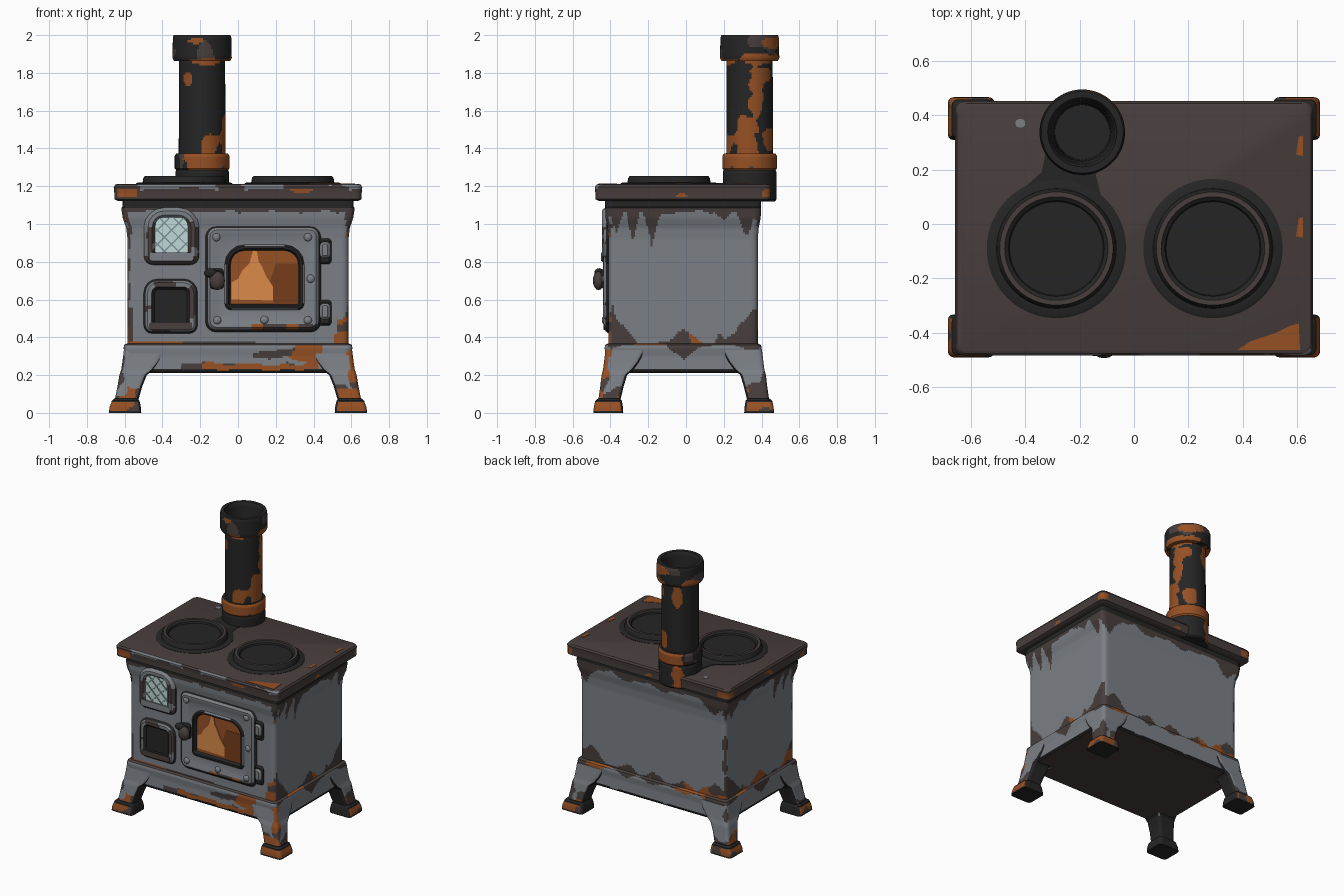
import bpy, bmesh, math
from mathutils import Vector, noise

if "Cube" in bpy.data.objects:
    bpy.data.objects.remove(bpy.data.objects["Cube"])

# ---- colours
def lin(c):
    return [((v / 255 + 0.055) / 1.055) ** 2.4 if v > 10 else v / 3294 for v in c] + [1]
PALETTE = [("blue_grey_enamel", (123, 128, 134)), ("bare_brown_iron", (71, 62, 60)),
           ("soot_black", (37, 37, 37)), ("rust", (150, 80, 36)), ("flame_orange", (218, 138, 74)),
           ("ember_brown", (118, 60, 26)), ("pale_glass", (192, 217, 216)), ("lattice_grey", (125, 146, 148))]
GREY, BROWN, BLACK, RUST, FLAME, EMBER, GLASS, LEAD = range(8)
MATS = []
for n, c in PALETTE:
    m = bpy.data.materials.new(n)
    m.diffuse_color = lin(c)
    m.use_nodes = True
    m.node_tree.nodes["Principled BSDF"].inputs["Base Color"].default_value = m.diffuse_color
    MATS.append(m)

def nz(p, f, seed=0.0):
    return noise.noise(p * f + Vector((seed, seed * 1.7, seed * 0.3)))

def drip(t, spots):
    """Height of the tallest triangular drip (centre, half width, height) at t."""
    return max(max(0, h * (1 - abs(t - c) / w)) for c, w, h in spots)

# ---- helpers
def finish(name, bm, rule, angle=0.6):
    bmesh.ops.recalc_face_normals(bm, faces=bm.faces)
    bm.normal_update()
    for f in bm.faces:
        f.material_index = rule(f.calc_center_median(), f.normal) if callable(rule) else rule
    me = bpy.data.meshes.new(name)
    bm.to_mesh(me)
    bm.free()
    for m in MATS:
        me.materials.append(m)
    if angle:
        me.shade_smooth()
        me.set_sharp_from_angle(angle=angle)
    ob = bpy.data.objects.new(name, me)
    bpy.context.collection.objects.link(ob)

def loft(name, rings, rule, step=9.0, angle=0.6):
    """Skin through closed rings of equal count, capped, rows subdivided to step."""
    rows = [rings[0]]
    for a, b in zip(rings, rings[1:]):
        n = max(1, math.ceil(max((Vector(p) - Vector(q)).length for p, q in zip(a, b)) / step))
        rows += [[Vector(p).lerp(Vector(q), i / n) for p, q in zip(a, b)] for i in range(1, n + 1)]
    bm = bmesh.new()
    vs = [[bm.verts.new(p) for p in r] for r in rows]
    k = len(vs[0])
    for a, b in zip(vs, vs[1:]):
        for i in range(k):
            bm.faces.new((a[i], a[(i + 1) % k], b[(i + 1) % k], b[i]))
    bm.faces.new(vs[0])
    bm.faces.new(vs[-1])
    finish(name, bm, rule, angle)

def outline(x0, x1, v0, v1, rb, rt, k=4, n=1):
    """Rounded rectangle; rb / rt are low and high corner radii, n cuts per side."""
    cs = [(x1 - rb, v0 + rb, rb, -90), (x1 - rt, v1 - rt, rt, 0),
          (x0 + rt, v1 - rt, rt, 90), (x0 + rb, v0 + rb, rb, 180)]
    arcs = [[(cx + r * math.cos(math.radians(a + 90 * i / k)), cy + r * math.sin(math.radians(a + 90 * i / k)))
             for i in range(k + 1)] for cx, cy, r, a in cs]
    pts = []
    for j, arc in enumerate(arcs):
        e, s = arc[-1], arcs[(j + 1) % 4][0]
        pts += arc + [(e[0] + (s[0] - e[0]) * i / n, e[1] + (s[1] - e[1]) * i / n) for i in range(1, n)]
    return pts

def flat_ring(hx, hy, z, r=0.03, cy=-0.015, n=72):
    return [(x, y, z) for x, y in outline(-hx, hx, cy - hy, cy + hy, r, r, 3, n)]

def front_ring(b, d, y, rb, rt, n=1):
    return [(x, y, z) for x, z in outline(b[0] + d, b[1] - d, b[2] + d, b[3] - d, max(rb - d, .005), max(rt - d, .005), 4, n)]

def revolve(name, cx, cy, prof, rule, n=48, step=9.0):
    loft(name, [[(cx + r * math.cos(2 * math.pi * i / n), cy + r * math.sin(2 * math.pi * i / n), z)
                 for i in range(n)] for r, z in prof], rule, step)

def prism(name, pts, a, b, rule, axis='y'):
    put = (lambda p, t: (p[0], t, p[1])) if axis == 'y' else (lambda p, t: (p[0], p[1], t))
    loft(name, [[put(p, a) for p in pts], [put(p, b) for p in pts]], rule, 9.0, 0)

def ball(name, c, s, rule):
    bm = bmesh.new()
    bmesh.ops.create_uvsphere(bm, u_segments=14, v_segments=8, radius=1)
    for v in bm.verts:
        v.co = Vector((v.co.x * s[0] + c[0], v.co.y * s[1] + c[1], v.co.z * s[2] + c[2]))
    finish(name, bm, rule)

def block(name, x0, x1, z0, z1, y, rule):
    b = (x0, x1, z0, z1)
    loft(name, [front_ring(b, 0, -0.39, .02, .02), front_ring(b, 0, y + .012, .02, .02),
                front_ring(b, .012, y, .02, .02)], rule)

# ---- body: enamel with chipped edges and drips
SIDE_TOP = [(-.37, .04, .1), (-.28, .035, .16), (-.18, .045, .18), (.32, .05, .14), (.2, .05, .04)]
SIDE_LOW = [(-.4, .15, .17), (-.01, .1, .07), (.36, .17, .17), (.18, .05, .04)]
BACK_TOP = [(-.5, .12, .1), (.54, .1, .12), (.2, .1, .03), (-.1, .1, .03)]
BACK_LOW = [(-.5, .15, .1), (-.25, .1, .05), (0, .1, .05), (.2, .09, .06), (.5, .14, .12)]
def body_rule(p, n):
    a, c = nz(p, 14) * .02, nz(p, 5, 5)
    corner = max(.588 - abs(p.x), .395 - abs(p.y + .015))
    if p.z > 1.085:
        return BLACK
    if n.y < -.7:
        if p.z > 1.065 + a:
            return BROWN
        if p.z < .378 and -.6 < p.x < .1:
            return RUST if c > -.1 else BROWN
        if p.x > .525 + a and p.z < .5 + a * 2:
            return RUST if p.z < .43 or c > 0 else BROWN
        if p.x < -.55 and p.z < .57 + a * 3:
            return BROWN
        return (RUST if p.x > 0 and c > .1 else BROWN) if corner < .014 + a else GREY
    side = abs(n.x) > .7
    t = p.y if side else p.x
    if p.z > 1.06 - drip(t, SIDE_TOP if side else BACK_TOP) + a:
        return BROWN
    if p.z < .37 + drip(t, SIDE_LOW if side else BACK_LOW) + a:
        return RUST if c > .22 else BROWN
    return (RUST if c > .2 else BROWN) if corner < .012 + nz(p, 8) * .045 else GREY

loft("stove_body", [flat_ring(hx, hy, z) for hx, hy, z in
     [(.585, .395, .34), (.585, .395, .92), (.592, .4, .98), (.61, .41, 1.03), (.618, .413, 1.085),
      (.612, .413, 1.09), (.612, .413, 1.14)]], body_rule, .013)

# ---- skirt around the base
def skirt_rule(p, n):
    if n.z < -.8:
        return BROWN
    a, c = nz(p, 14, 2) * .02, nz(p, 5, 9)
    if p.z < .23 + a * .4:
        return BLACK
    if n.y < -.5:
        if .3 + (.36 - p.z) * -.3 < p.x + a < .44 and p.z > .245 + (.44 - p.x) * .25:
            return RUST
        if p.z < .262 + a and -.3 < p.x < .42:
            return RUST if c > -.1 else BROWN
        return BROWN if .08 < p.x < .34 and .29 + a < p.z < .345 - (.34 - p.x) * .1 else GREY
    if abs(n.x) > .5:
        return BROWN if p.z > .36 - drip(p.y, [(-.01, .1, .08), (-.4, .06, .02), (.35, .1, .03)]) + a * .5 else GREY
    return (RUST if c > .2 else BROWN) if p.z > .36 - drip(p.x, BACK_LOW) * .5 + a * .5 else GREY

loft("base_skirt", [flat_ring(hx, hy, z) for hx, hy, z in
     [(.592, .408, .212), (.6, .415, .222), (.598, .412, .30), (.606, .416, .345), (.602, .412, .36), (.585, .396, .368)]],
     skirt_rule, .011)

# ---- four flared legs with feet
LEG = [(.335, .38, .604, .20, .414), (.27, .415, .612, .235, .422), (.23, .445, .618, .265, .427),
       (.20, .483, .628, .30, .435), (.14, .507, .638, .318, .442), (.07, .527, .652, .335, .452)]
FOOT = [(.075, .53, .656, .338, .455), (.065, .522, .668, .328, .468), (.05, .518, .672, .325, .472),
        (.03, .514, .68, .322, .476), (.0, .512, .684, .32, .478)]
for sx, fx in ((-1, "left"), (1, "right")):
    for sy, fy in ((-1, "front"), (1, "back")):
        def leg_rule(p, n, sx=sx, sy=sy):
            if n.x * sx < -.5 or n.y * sy < -.5 or n.z < -.9:
                return BLACK
            a, c = nz(p, 10, 3), nz(p, 9, 7)
            corner = max(.606 + (.33 - p.z) * .18 - p.x * sx, .415 + (.33 - p.z) * .15 - (p.y + .012) * sy)
            if p.z < .012 or .06 < p.z < .078:
                return BLACK
            if p.z < .06:
                return RUST if c > (-.15 if sy < 0 else .05) else BROWN
            if p.z < .12 + a * .07:
                return RUST if c > (-.1 if sy < 0 else .15) else BROWN
            if sx > 0 and sy < 0 and corner < .035 + a * .05:
                return RUST if c > -.1 else BROWN
            return BROWN if corner < .008 + a * .04 else GREY
        for part, secs in (("leg", LEG), ("foot", FOOT)):
            rings = [[(x * sx, y * sy - .012, z) for x, y in outline(x0, x1, y0, y1, .022, .022, 3, 12)]
                     for z, x0, x1, y0, y1 in secs]
            loft(f"{fy}_{fx}_{part}", rings, leg_rule, .012)

# ---- top slab, worn along the edge
def slab_rule(p, n):
    if abs(n.z) > .8:
        return BROWN
    a = nz(p, 6, 4)
    if p.z < 1.137:
        return BLACK
    if 1.145 < p.z < 1.185 and a > .27:
        return RUST
    return GREY if p.z > 1.18 - a * .02 and n.y < -.3 and a < .05 else BROWN

loft("cooktop_slab", [flat_ring(hx, hx - .191, z, .035, -.016) for hx, z in
     [(.635, 1.122), (.655, 1.132), (.655, 1.165), (.658, 1.195), (.65, 1.208), (.64, 1.212)]], slab_rule, .011)
prism("cooktop_rust_patch", [(.38, -.462), (.61, -.462), (.605, -.365), (.57, -.375), (.52, -.4), (.43, -.43)], 1.208, 1.2145, RUST, 'z')
for i, y in enumerate((-.01, .29)):
    prism(f"cooktop_rust_chip_{i}", [(.595, y - .035), (.62, y - .04), (.62, y + .035), (.605, y + .03)], 1.208, 1.2145, RUST, 'z')
prism("cooktop_grey_chip", outline(-.435, -.4, .355, .385, .012, .012), 1.208, 1.2145, GREY, 'z')

# ---- burners
for side, x in (("left", -.285), ("right", .29)):
    revolve(f"{side}_burner_base", x, -.09, [(.256, 1.205), (.256, 1.214), (.245, 1.22), (.2, 1.22)], BLACK)
    revolve(f"{side}_burner", x, -.09, [(.222, 1.21), (.216, 1.243), (.208, 1.254), (.19, 1.254), (.176, 1.244), (.172, 1.232)],
            lambda p, n, x=x: BROWN if n.z > .9 and math.hypot(p.x - x, p.y + .09) > .18 else BLACK)
prism("pipe_soot_neck", [(-.44, .1), (-.12, .1), (-.14, .18), (-.1, .28), (-.32, .28), (-.34, .19)], 1.208, 1.216, BLACK, 'z')

# ---- stove pipe: rust blotches as (degrees, height, half width, half height)
BLOTCH = [(-68, 1.40, 24, .10), (-5, 1.44, 34, .12), (18, 1.7, 22, .14), (40, 1.8, 22, .05), (-128, 1.77, 14, .035),
          (112, 1.78, 16, .08), (60, 1.45, 30, .06), (120, 1.2, 18, .1), (-70, 1.865, 40, .02), (35, 1.87, 45, .035),
          (-105, 1.97, 22, .015), (60, 1.96, 35, .03), (150, 1.88, 25, .03)]
def pipe_rule(p, n):
    d = Vector((p.x + .19, p.y - .337, 0))
    if d.dot(n) < 0 or n.z > .9:
        return BLACK
    th, a = math.degrees(math.atan2(d.y, d.x)), nz(p, 14, 6)
    if 1.285 < p.z < 1.375:
        return RUST if -125 < th + a * 30 < 130 and a < .35 else BROWN if a > .2 else BLACK
    for t, z, w, h in BLOTCH:
        if ((th - t) / w) ** 2 + ((p.z - z) / h) ** 2 < 1 + a * 1.3:
            return RUST
    return BROWN if p.z > 1.87 and nz(p, 7, 2) > .2 else BLACK

revolve("stove_pipe", -.19, .337, [(.135, 1.12), (.142, 1.13), (.142, 1.275), (.138, 1.285), (.145, 1.295), (.145, 1.36),
        (.137, 1.372), (.124, 1.374), (.122, 1.862), (.15, 1.864), (.157, 1.88), (.155, 1.985), (.15, 2.0),
        (.127, 2.0), (.118, 1.98), (.105, 1.86), (.1, 1.7)], pipe_rule, 90, .012)

# ---- oven door with arched window
D, W = (-.165, .432, .435, .985), (-.065, .345, .55, .885)
def door_rule(p, n):
    if W[0] < p.x < W[1] and W[2] < p.z < W[3] or p.y > -.424:
        return BLACK
    if p.z < .468 and p.x > .08:
        return RUST if nz(p, 9, 1) > -.1 else BROWN
    return GREY
loft("oven_door_frame", [front_ring(b, d, y, r, t, 16) for b, d, y, r, t in
     [(D, -.008, -.39, .05, .05), (D, -.008, -.41, .05, .05), (D, .006, -.423, .05, .05), (D, .018, -.437, .05, .05),
      (D, .035, -.437, .05, .05), (D, .05, -.43, .05, .05), (W, -.006, -.43, .03, .1), (W, .004, -.44, .03, .1),
      (W, .016, -.44, .03, .1), (W, .026, -.415, .03, .1)]], door_rule)
prism("oven_window", outline(W[0] + .02, W[1] - .02, W[2] + .02, W[3] - .02, .01, .08), -.41, -.417, RUST)
prism("ember_shadow", [(.19, .575), (.318, .575), (.318, .79), (.2, .79), (.17, .7)], -.416, -.419, EMBER)
prism("flame", [(-.035, .6), (.185, .595), (.185, .67), (.15, .72), (.125, .78), (.11, .80), (.1, .855), (.08, .86),
                (.06, .79), (.02, .75), (.0, .71), (-.035, .69)], -.416, -.422, FLAME)
for i, (x, z) in enumerate([(-.115, .93), (.37, .93), (-.11, .49), (.14, .492), (.37, .49), (.385, .71)]):
    ball(f"door_bolt_{i}", (x, -.432, z), (.022, .014, .022), GREY)
for name, z in (("lower", .53), ("upper", .855)):
    block(f"{name}_hinge", .425, .495, z - .068, z + .068, -.425, BLACK)
    block(f"{name}_hinge_plate", .435, .487, z - .035, z + .05, -.44, GREY)

# ---- door latch
block("latch_mount", -.15, -.075, .655, .765, -.45, BLACK)
ball("latch_knob", (-.11, -.463, .70), (.042, .03, .05), BROWN)
ball("latch_handle", (-.145, -.46, .74), (.036, .025, .026), BLACK)

# ---- small arched frames at left: glass vent and ash opening
def frame_rule(p, n):
    return BLACK if p.y > -.424 else GREY if nz(p, 9) > .05 or p.z > 1.0 and nz(p, 9) > -.1 else BROWN
for name, F, t, o in (("glass_vent", (-.492, -.212, .79, 1.085), .1, -.014), ("ash_opening", (-.495, -.218, .425, .705), .07, 0)):
    loft(f"{name}_frame", [front_ring(F, d, y + o, .04, t, 10) for d, y in
         [(-.006, -.39), (-.006, -.408), (.006, -.424), (.016, -.432), (.038, -.432), (.055, -.414)]], frame_rule)
    if name == "glass_vent":
        G = (F[0] + .053, F[1] - .053, F[2] + .055, F[3] - .047)
        prism("vent_glass", outline(*G, .01, .05), -.426, -.434, GLASS)
        prism("vent_sill", outline(F[0] + .025, F[1] - .025, F[2] + .015, F[2] + .06, .01, .01), -.44, -.449, GREY)
    else:
        prism("ash_dark_interior", outline(F[0] + .05, F[1] - .05, F[2] + .06, F[3] - .05, .01, .03), -.41, -.417, BLACK)
        prism("ash_sill", outline(F[0] + .025, F[1] - .025, F[2] + .015, F[2] + .055, .01, .01), -.43, -.438, BROWN)

# ---- diagonal lattice over the glass, clipped to the opening
w, h = G[1] - G[0], G[3] - G[2]
for s in (1, -1):
    for i in range(5):
        c = -w + .06 + i * .075
        u0, u1 = max(0, -c), min(w, h - c)
        if u1 - u0 < .05:
            continue
        xs = [G[0] + u if s > 0 else G[1] - u for u in (u0, u1)]
        zs = [G[2] + u + c for u in (u0, u1)]
        prism(f"lattice_bar_{'a' if s > 0 else 'b'}{i}", [(xs[0] - .005, zs[0]), (xs[0] + .005, zs[0]),
              (xs[1] + .005, zs[1]), (xs[1] - .005, zs[1])], -.432, -.439, LEAD)
